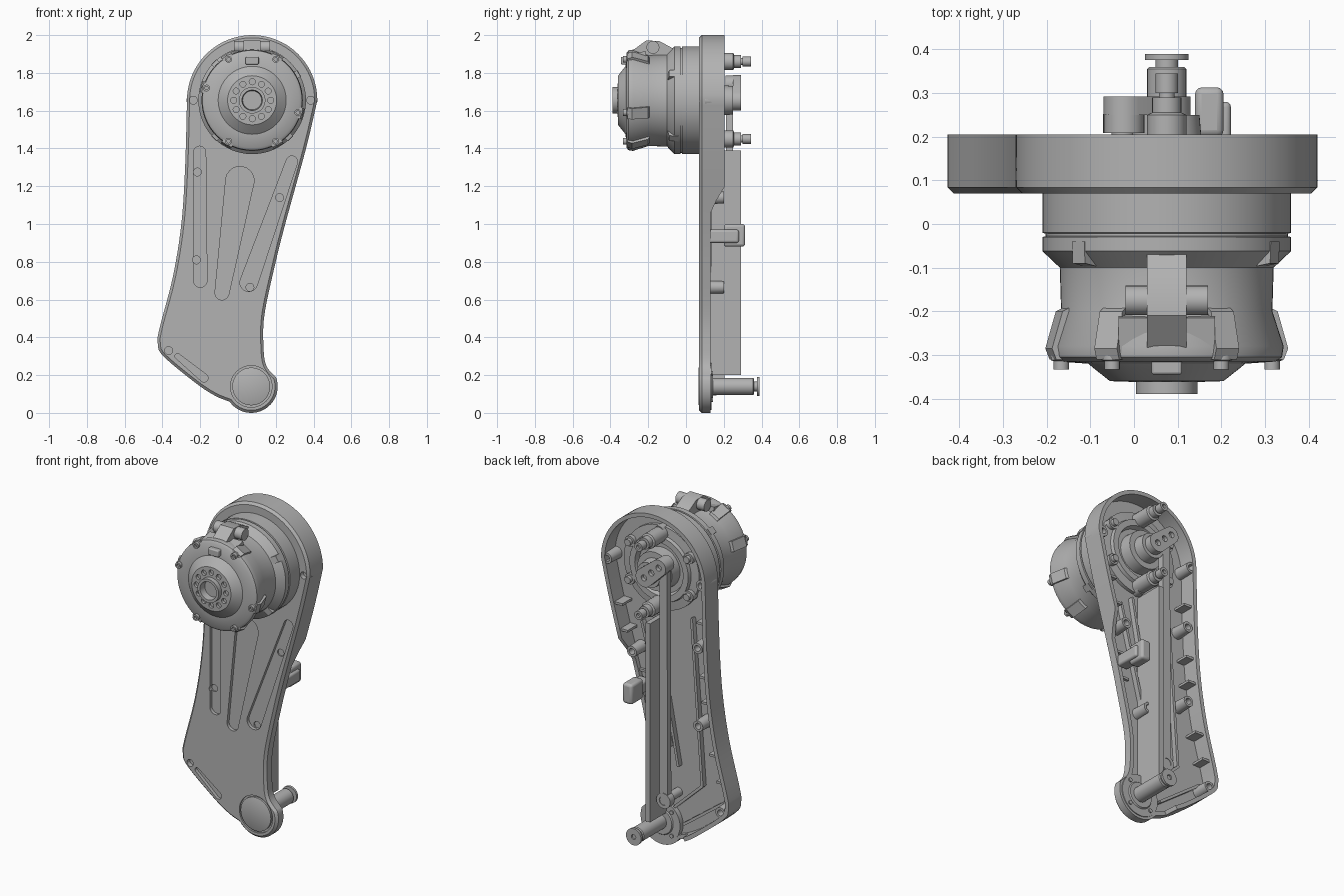
import bpy, bmesh
from math import sin, cos, pi, radians, atan2, hypot
from mathutils import Vector

cube = bpy.data.objects.get("Cube")
if cube:
    bpy.data.objects.remove(cube, do_unlink=True)

grey = bpy.data.materials.new("machined_grey")
grey.use_nodes = True
grey.diffuse_color = (0.45, 0.45, 0.45, 1)
grey.node_tree.nodes["Principled BSDF"].inputs["Base Color"].default_value = (0.45, 0.45, 0.45, 1)

AX, AZ = 0.075, 1.655      # motor axis
FX, FZ = 0.07, 0.14        # foot axis


def finish(name, bm):
    """Turn a bmesh into a shaded object."""
    bmesh.ops.remove_doubles(bm, verts=bm.verts, dist=1e-5)
    bmesh.ops.recalc_face_normals(bm, faces=bm.faces)
    mesh = bpy.data.meshes.new(name)
    bm.to_mesh(mesh)
    bm.free()
    mesh.materials.append(grey)
    ob = bpy.data.objects.new(name, mesh)
    bpy.context.collection.objects.link(ob)
    shade(ob)
    return ob


def shade(ob):
    bpy.ops.object.select_all(action='DESELECT')
    ob.select_set(True)
    bpy.context.view_layer.objects.active = ob
    bpy.ops.object.shade_smooth_by_angle(angle=radians(32))


def skin(bm, loops, wrap=False):
    """Bridge consecutive vertex loops with quads."""
    pairs = list(zip(loops, loops[1:])) + ([(loops[-1], loops[0])] if wrap else [])
    for a, b in pairs:
        for i in range(len(a)):
            j = (i + 1) % len(a)
            bm.faces.new((a[i], a[j], b[j], b[i]))


def lathe(name, x, z, profile, segs=32, ring=False):
    """Revolve (radius, y) points about an axis along y."""
    bm = bmesh.new()
    loops = [[bm.verts.new((x + r * cos(2 * pi * i / segs), y, z + r * sin(2 * pi * i / segs)))
              for i in range(segs)] for r, y in profile]
    skin(bm, loops, ring)
    if not ring:
        bm.faces.new(loops[0])
        bm.faces.new(loops[-1])
    return finish(name, bm)


def rod(name, x, z, r, y0, y1, segs=20):
    return lathe(name, x, z, [(r, y0), (r, y1)], segs)


def prism(name, pts, lo, hi, place=lambda u, v, w: (u, w, v)):
    """Extrude a 2D outline between lo and hi; default is an x-z outline along y."""
    bm = bmesh.new()
    loops = [[bm.verts.new(place(u, v, w)) for u, v in pts] for w in (lo, hi)]
    skin(bm, loops)
    for loop in loops:
        bm.faces.new(loop)
    return finish(name, bm)


def box(name, x0, x1, y0, y1, z0, z1, bevel=0):
    ob = prism(name, [(x0, z0), (x1, z0), (x1, z1), (x0, z1)], y0, y1)
    if bevel:
        mod = ob.modifiers.new("bevel", 'BEVEL')
        mod.width, mod.segments = bevel, 3
    return ob


def capsule(p, q, r1, r2, n=10):
    """Outline of a tapered slot from p to q."""
    a = atan2(q[1] - p[1], q[0] - p[0])
    ends = ((p, r1, a + pi / 2), (q, r2, a - pi / 2))
    return [(c[0] + r * cos(s + pi * i / n), c[1] + r * sin(s + pi * i / n))
            for c, r, s in ends for i in range(n + 1)]


def cut(ob, cutters):
    for c in cutters:
        mod = ob.modifiers.new("cut", 'BOOLEAN')
        mod.operation, mod.object = 'DIFFERENCE', c
        bpy.context.view_layer.objects.active = ob
        bpy.ops.object.modifier_apply(modifier=mod.name)
        bpy.data.objects.remove(c, do_unlink=True)
    shade(ob)


def arc(x, z, r, a0, a1, n):
    return [(x + r * cos(radians(a0 + (a1 - a0) * i / n)),
             z + r * sin(radians(a0 + (a1 - a0) * i / n))) for i in range(n + 1)]


def spline(pts, n=6):
    """Smooth curve through the points, without the two ends."""
    p = [Vector(v) for v in [pts[0]] + pts + [pts[-1]]]
    out = []
    for a, b, c, d in zip(p, p[1:], p[2:], p[3:]):
        for i in range(n):
            t = i / n
            out.append(tuple(0.5 * (2 * b + (c - a) * t + (2 * a - 5 * b + 4 * c - d) * t * t
                                    + (3 * b - a - 3 * c + d) * t ** 3)))
    return out[1:]


# Leg housing: open tray with a low wall on the +x side and round the foot
head = arc(AX, AZ, 0.345, 0, 180, 40)
foot = arc(FX, FZ, 0.14, 215, 380, 24)
left = [(-0.28, 1.3), (-0.3, 1.0), (-0.345, 0.72), (-0.415, 0.45), (-0.425, 0.37),
        (-0.395, 0.3), (-0.22, 0.155), (-0.12, 0.09)]
right = [(0.15, 0.25), (0.135, 0.35), (0.14, 0.52), (0.195, 0.78), (0.25, 1.0), (0.36, 1.4)]
outline = (head + spline([head[-1]] + left + [foot[0]]) + foot
           + spline([foot[-1]] + right + [head[0]]))


def inset(pts, d):
    out = []
    for i, (x, z) in enumerate(pts):
        (x0, z0), (x1, z1) = pts[i - 1], pts[(i + 1) % len(pts)]
        m = hypot(x1 - x0, z1 - z0)
        out.append((x - d * (z1 - z0) / m, z + d * (x1 - x0) / m))
    return out


def wall_top(x, z):
    if x < -0.12:
        return 0.205
    t = min(max((z - 1.09) / 0.08, 0), 1)
    return 0.13 + 0.075 * t * t * (3 - 2 * t)


bm = bmesh.new()
heights = [wall_top(*p) for p in outline]
flat = lambda y: [y] * len(outline)
rings = [(inset(outline, 0.014), flat(0.07)), (outline, flat(0.084)), (outline, heights),
         (inset(outline, 0.024), heights), (inset(outline, 0.024), flat(0.105))]
loops = [[bm.verts.new((x, y, z)) for (x, z), y in zip(pts, ys)] for pts, ys in rings]
skin(bm, loops)
bm.faces.new(loops[0])
bm.faces.new(loops[-1])
housing = finish("leg_housing", bm)

# Front recesses, screw holes and the groove round the foot cap
slots = [((-0.203, 1.38), (-0.2, 0.7), 0.032, 0.036), ((0.01, 1.23), (-0.085, 0.635), 0.075, 0.037),
         ((0.285, 1.33), (0.057, 0.69), 0.03, 0.047), ((-0.32, 0.3), (-0.18, 0.185), 0.014, 0.022)]
screws = [(-0.237, 1.655), (0.385, 1.655), (-0.215, 1.275), (0.22, 1.14),
          (-0.22, 0.81), (0.063, 0.665), (-0.367, 0.33)]
cutters = [prism("slot_cutter", capsule(*s), 0.04, 0.09) for s in slots]
cutters += [rod("hole_cutter", x, z, 0.021, 0.04, 0.098, 14) for x, z in screws]
cutters.append(lathe("groove_cutter", FX, FZ, [(0.1, 0.05), (0.11, 0.05), (0.11, 0.08), (0.1, 0.08)], 40, True))
cut(housing, cutters)
for x, z in screws:
    lathe("screw_boss", x, z, [(0.036, 0.1), (0.032, 0.2), (0.018, 0.2), (0.018, 0.1)], 18, True)


# Stiffening ribs inside the housing
def edge(z, side):
    return min((p for p in outline if p[0] * side > -0.1 * (side > 0)), key=lambda p: abs(p[1] - z))[0]


for z in (0.5, 0.65, 0.95, 1.1, 1.42):
    x = edge(z, -1)
    box("wall_rib", x + 0.015, x + 0.075, 0.1, 0.185, z - 0.007, z + 0.007)
for z in (0.85, 1.0, 1.25, 1.4):
    x = edge(z, 1)
    box("wall_rib", x - 0.075, x - 0.015, 0.1, wall_top(x, z) - 0.01, z - 0.007, z + 0.007)
for p, q in (((-0.13, 1.4), (-0.2, 0.42)), ((0.12, 1.36), (-0.04, 0.5)), ((0.2, 1.3), (0.02, 0.6)),
             ((-0.35, 0.36), (-0.08, 0.16)), ((-0.2, 0.42), (-0.02, 0.25))):
    prism("floor_rib", capsule(p, q, 0.008, 0.008, 4), 0.1, 0.135)

# Motor body, turned about the y axis
motor = lathe("motor_body", AX, AZ, [
    (0.285, 0.08), (0.285, -0.02), (0.278, -0.022), (0.278, -0.028), (0.285, -0.03), (0.285, -0.062),
    (0.245, -0.1), (0.242, -0.2), (0.268, -0.28), (0.264, -0.305), (0.25, -0.315), (0.18, -0.32),
    (0.168, -0.33), (0.13, -0.36), (0.07, -0.362), (0.07, -0.39), (0.054, -0.39), (0.05, -0.35)], 64)
cut(motor, [rod("hub_hole_cutter", AX + 0.098 * cos(a * pi / 6), AZ + 0.098 * sin(a * pi / 6),
                0.016, -0.4, -0.345, 12) for a in range(12)])

# Motor rim bolts with gussets
for deg in (60, 120, 165, 240, 300, 345):
    c, s = cos(radians(deg)), sin(radians(deg))
    x, z = AX + 0.25 * c, AZ + 0.25 * s
    lathe("motor_bolt", x, z, [(0.024, -0.28), (0.024, -0.312), (0.018, -0.314), (0.018, -0.333),
                               (0.009, -0.333), (0.009, -0.322)], 14)
    prism("motor_gusset", [(0.235, -0.19), (0.255, -0.2), (0.28, -0.285), (0.27, -0.31), (0.235, -0.31)],
          -0.03, 0.03, lambda u, v, w: (AX + u * c - w * s, v, AZ + u * s + w * c))
for deg in (30, 135, 225, 315):
    c, s = cos(radians(deg)), sin(radians(deg))
    prism("motor_nub", [(0.23, -0.04), (0.287, -0.04), (0.285, -0.09), (0.23, -0.1)],
          -0.02, 0.02, lambda u, v, w: (AX + u * c - w * s, v, AZ + u * s + w * c))

# Cable bracket on top of the motor
side = lambda u, v, w: (w, u, v)
prism("bracket_arch", [(-0.295, 1.86), (-0.295, 1.91), (-0.21, 1.972), (-0.14, 1.968), (-0.07, 1.93), (-0.07, 1.88)],
      0.03, 0.12, side)
prism("bracket_flange", [(-0.295, 1.84), (-0.295, 1.9), (-0.215, 1.915), (-0.205, 1.84)], -0.035, 0.185, side)
prism("bracket_cross_tube", arc(-0.175, 1.935, 0.034, 0, 345, 23), -0.02, 0.17, side)
box("bracket_latch", 0.04, 0.11, -0.345, -0.28, 1.845, 1.885, 0.006)

# Rear of the motor inside the housing
lathe("motor_rear_plate", AX, AZ, [(0.25, 0.1), (0.25, 0.125), (0.2, 0.13), (0.195, 0.15), (0.16, 0.15),
                                   (0.15, 0.12), (0.12, 0.12), (0.115, 0.19), (0.08, 0.19), (0.075, 0.25),
                                   (0.03, 0.25)], 48)
for i in range(6):
    a = radians(30 + 60 * i)
    lathe("rear_bolt", AX + 0.225 * cos(a), AZ + 0.225 * sin(a),
          [(0.032, 0.1), (0.032, 0.15), (0.02, 0.15), (0.02, 0.17)], 14)
for z in (1.86, 1.45):
    lathe("standoff", AX, z, [(0.045, 0.1), (0.045, 0.25), (0.034, 0.255), (0.034, 0.29), (0.018, 0.29),
                              (0.018, 0.3), (0.026, 0.3), (0.026, 0.345), (0.012, 0.345), (0.012, 0.33)], 20)

# Crank and push rod
JX, JZ, EX, EZ = -0.022, 1.74, -0.025, 0.33
crank = prism("crank_arm", capsule((AX, AZ), (JX, JZ), 0.055, 0.048), 0.25, 0.292)
cut(crank, [rod("crank_cutter", AX + (JX - AX) * t, AZ + (JZ - AZ) * t, 0.018, 0.27, 0.31, 14)
            for t in (0, 0.5, 1)])
prism("push_rod", capsule((JX, JZ), (EX, EZ), 0.026, 0.026), 0.212, 0.248)
for x, z in ((JX, JZ), (EX, EZ)):
    lathe("rod_eye", x, z, [(0.046, 0.208), (0.046, 0.252), (0.026, 0.252), (0.026, 0.208)], 24, True)
rod("lower_rod_pin", EX, EZ, 0.026, 0.1, 0.245)

# Upright web plate behind the rod
prism("web_plate", [(0.1, 0.24), (0.13, 0.2), (0.29, 0.2), (0.29, 1.39), (0.1, 1.39)], 0.035, 0.065, side)

# Side clip
box("clip_pad", 0.14, 0.205, 0.2, 0.313, 0.88, 1.0, 0.015)
box("clip_tab", 0.15, 0.222, 0.12, 0.28, 0.9, 0.97, 0.012)

# Foot hub, cap and pin
lathe("foot_hub", FX, FZ, [(0.125, 0.1), (0.125, 0.135), (0.08, 0.135), (0.075, 0.142)], 40)
lathe("foot_cap", FX, FZ, [(0.1, 0.08), (0.1, 0.068), (0.096, 0.066)], 40)
for i in range(4):
    a = radians(45 + 90 * i)
    rod("foot_bolt", FX + 0.1 * cos(a), FZ + 0.1 * sin(a), 0.012, 0.13, 0.142, 12)
lathe("foot_pin", AX, FZ, [(0.045, 0.13), (0.045, 0.355), (0.04, 0.36), (0.026, 0.36), (0.026, 0.376),
                           (0.05, 0.376), (0.05, 0.39), (0.015, 0.39), (0.015, 0.38)], 32)
